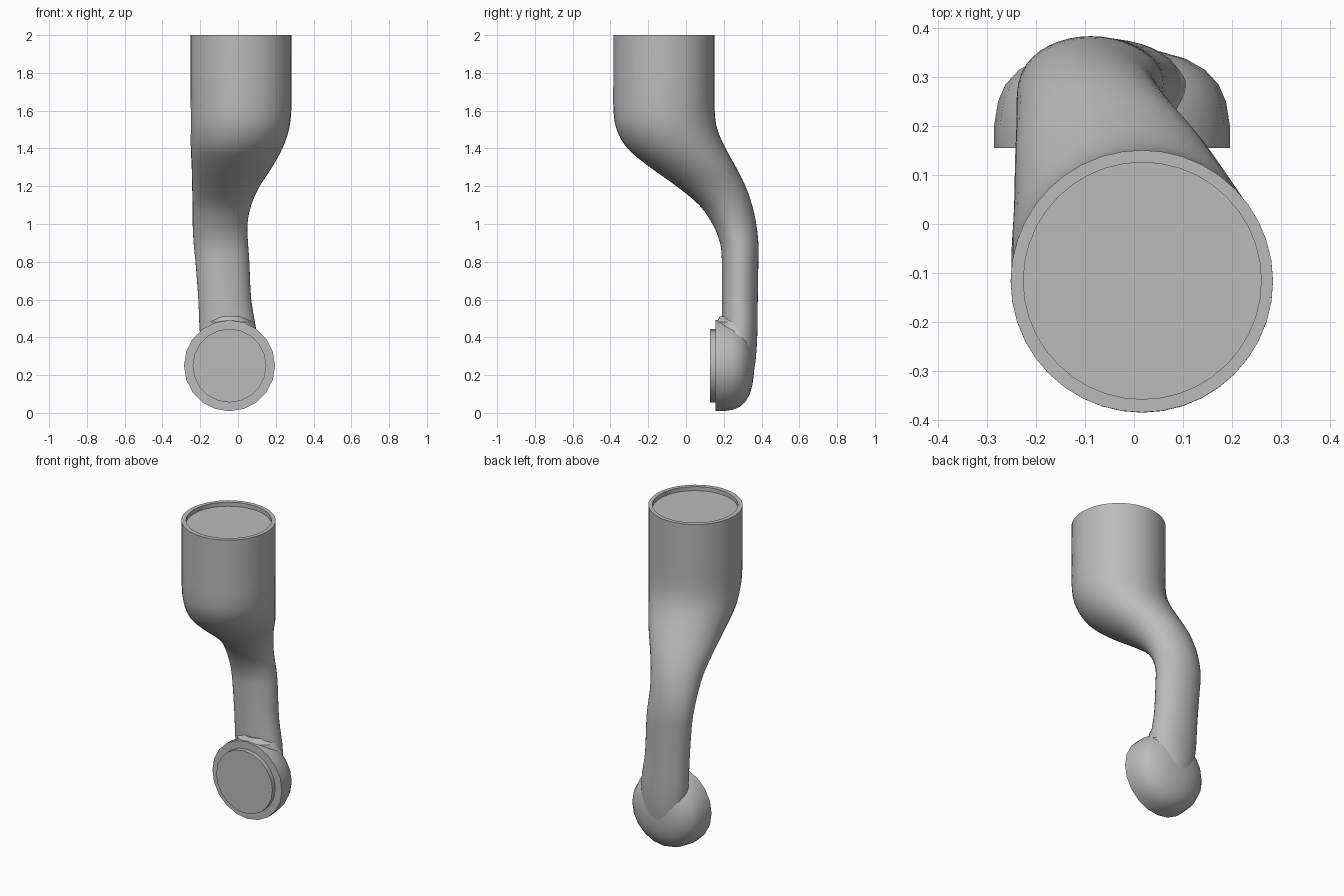
import bpy
import bmesh
import math

default_cube = bpy.data.objects.get("Cube")
if default_cube:
    bpy.data.objects.remove(default_cube, do_unlink=True)

grey = bpy.data.materials.new("plain grey")
grey.use_nodes = True
grey_colour = (0.5, 0.5, 0.5, 1)
grey.diffuse_color = grey_colour
grey.node_tree.nodes["Principled BSDF"].inputs["Base Color"].default_value = grey_colour


def skin_rings(name, rings):
    """Join equal-sized rings of points into a closed, smooth-shaded skin."""
    bm = bmesh.new()
    loops = [[bm.verts.new(point) for point in ring] for ring in rings]
    for lower, upper in zip(loops, loops[1:]):
        for i in range(len(lower)):
            j = (i + 1) % len(lower)
            bm.faces.new((lower[i], lower[j], upper[j], upper[i]))
    bm.faces.new(loops[0][::-1])
    bm.faces.new(loops[-1])
    bmesh.ops.recalc_face_normals(bm, faces=bm.faces)
    mesh = bpy.data.meshes.new(name)
    bm.to_mesh(mesh)
    bm.free()
    mesh.materials.append(grey)
    obj = bpy.data.objects.new(name, mesh)
    bpy.context.collection.objects.link(obj)
    bpy.ops.object.select_all(action="DESELECT")
    obj.select_set(True)
    bpy.context.view_layer.objects.active = obj
    bpy.ops.object.shade_smooth_by_angle(angle=math.radians(35))
    return obj


def level_ring(section, sides=40):
    """Horizontal oval filling the given bounds."""
    z, left, right, front, back = section
    points = []
    for i in range(sides):
        a = math.tau * i / sides
        points.append(((left + right) / 2 + math.cos(a) * (right - left) / 2,
                       (front + back) / 2 + math.sin(a) * (back - front) / 2, z))
    return points


def upright_ring(y, radius, sides=20):
    """Circle around the axis of the end knob."""
    return [(-0.045 + radius * math.cos(math.tau * i / sides), y,
             0.25 + radius * math.sin(math.tau * i / sides)) for i in range(sides)]


def smooth_sections(sections, steps=3):
    """Curve through the sections, adding steps between neighbours."""
    result = []
    for k in range(len(sections) - 1):
        a, b, c, d = (sections[min(max(k + o, 0), len(sections) - 1)] for o in (-1, 0, 1, 2))
        for s in range(steps):
            t = s / steps
            result.append([q + t * (r - p + t * (2 * p - 5 * q + 4 * r - w
                           + t * (3 * (q - r) + w - p))) / 2
                           for p, q, r, w in zip(a, b, c, d)])
    result.append(sections[-1])
    return result


# Bent arm: height, left, right, front and back bounds
arm_sections = [
    (0.14, -0.12, 0.03, 0.22, 0.34),
    (0.25, -0.17, 0.08, 0.2, 0.365),
    (0.4, -0.2, 0.1, 0.19, 0.377),
    (0.6, -0.21, 0.07, 0.19, 0.38),
    (0.8, -0.225, 0.06, 0.19, 0.383),
    (0.9, -0.235, 0.053, 0.18, 0.383),
    (1, -0.24, 0.05, 0.14, 0.372),
    (1.1, -0.24, 0.07, 0.07, 0.35),
    (1.2, -0.243, 0.115, -0.05, 0.315),
    (1.3, -0.245, 0.18, -0.19, 0.265),
    (1.4, -0.25, 0.235, -0.31, 0.21),
    (1.5, -0.25, 0.27, -0.367, 0.166),
    (1.6, -0.25, 0.282, -0.384, 0.152),
    (1.75, -0.252, 0.284, -0.385, 0.151),
    (2, -0.252, 0.284, -0.385, 0.151),
]
rings = [level_ring(section) for section in smooth_sections(arm_sections)]
# Thin lip and sunken top disc
lip = (2, -0.226, 0.26, -0.358, 0.126)
rings.append(level_ring(lip))
rings.append(level_ring((1.975,) + lip[1:]))
skin_rings("bent_arm", rings)

# Round end knob, flat in front and domed behind
knob_profile = [(0.155, 0.241), (0.2, 0.241), (0.25, 0.233), (0.285, 0.218),
                (0.315, 0.19), (0.338, 0.15), (0.352, 0.1), (0.36, 0.04)]
skin_rings("end_knob", [upright_ring(y, r) for y, r in knob_profile])

# Raised collar where the arm meets the knob
collar = [(0.4, -0.2, 0.11, 0.165, 0.37), (0.48, -0.17, 0.08, 0.16, 0.37),
          (0.51, -0.13, 0.04, 0.18, 0.36)]
skin_rings("knob_collar", [level_ring(section) for section in collar])

# Raised front plate
skin_rings("front_plate", [upright_ring(y, 0.195) for y in (0.127, 0.16)])
